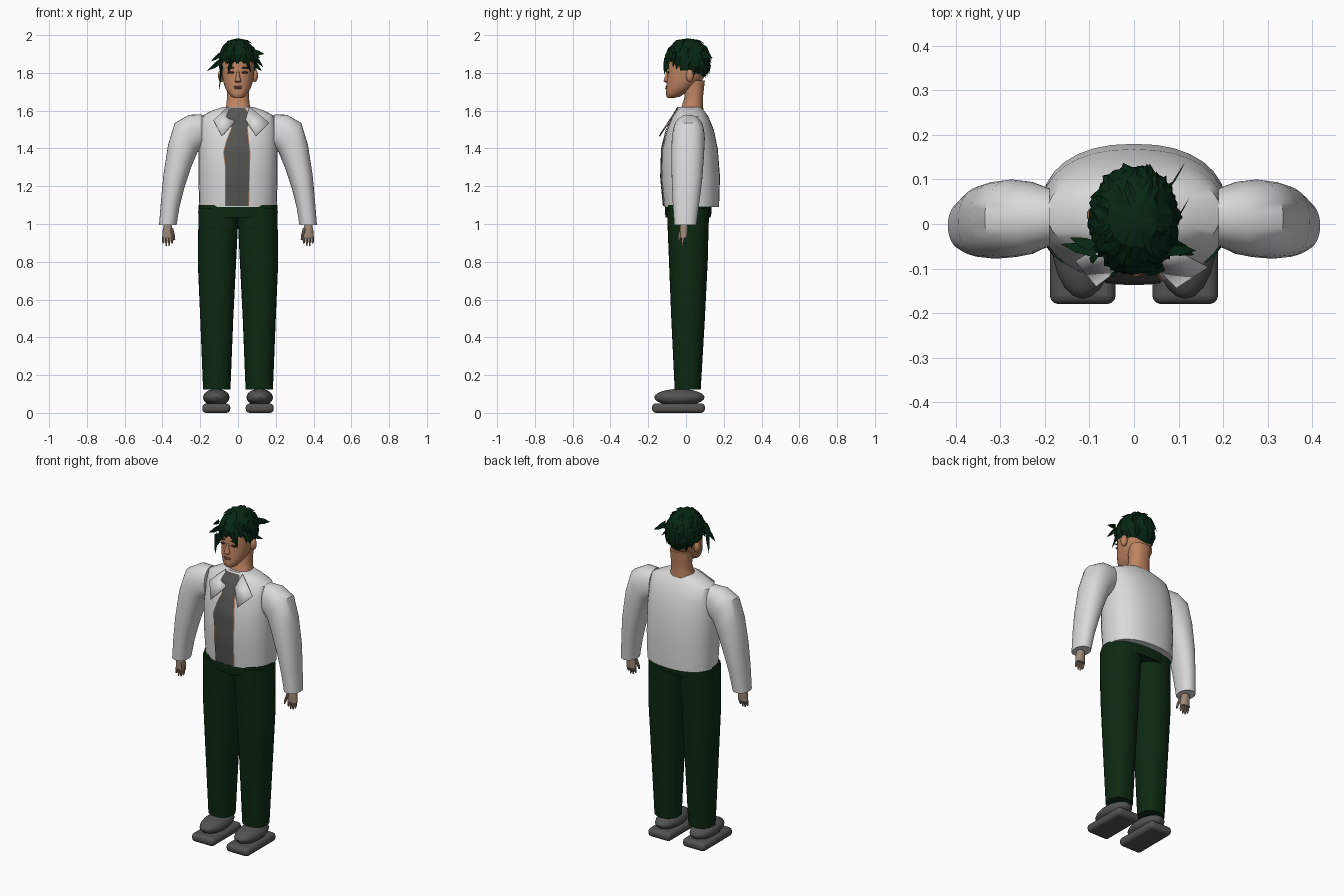
import bpy, bmesh, math, random
from mathutils import Vector

random.seed(4)
cube = bpy.data.objects.get("Cube")
if cube:
    bpy.data.objects.remove(cube)


def material(name, r, g, b):
    m = bpy.data.materials.new(name)
    m.use_nodes = True
    m.diffuse_color = (r, g, b, 1)
    m.node_tree.nodes["Principled BSDF"].inputs["Base Color"].default_value = (r, g, b, 1)
    return m


WHITE = material("jacket white", .70, .70, .70)
GREY = material("shirt grey", .09, .09, .08)
SHOE = material("shoe grey", .085, .085, .08)
GREEN = material("trouser green", .004, .022, .006)
HAIR = material("hair green", .002, .020, .006)
SKIN = material("face skin", .52, .23, .12)
HAND = material("hand skin", .34, .25, .19)
LIP = material("lip brown", .34, .13, .08)
DARK = material("eye dark", .03, .02, .015)


def finish(name, bm, mat, angle=40):
    bmesh.ops.recalc_face_normals(bm, faces=bm.faces)
    me = bpy.data.meshes.new(name)
    bm.to_mesh(me)
    bm.free()
    me.materials.append(mat)
    me.polygons.foreach_set("use_smooth", [True] * len(me.polygons))
    me.set_sharp_from_angle(angle=math.radians(angle))
    ob = bpy.data.objects.new(name, me)
    bpy.context.collection.objects.link(ob)
    return ob


def power(v, e):
    return math.copysign(abs(v) ** (2 / e), v)


def loft(name, rings, mat, side=1, n=32, e=2.3):
    """Tube through rings given as inner x, z, outer x, z, front y, back y."""
    bm = bmesh.new()
    loops = []
    for x0, z0, x1, z1, yf, yb in rings:
        loop = []
        for i in range(n):
            a = math.tau * i / n
            t = .5 + .5 * power(math.cos(a), e)
            y = (yf + yb) / 2 + (yb - yf) / 2 * power(math.sin(a), e)
            loop.append(bm.verts.new((side * (x0 + (x1 - x0) * t), y, z0 + (z1 - z0) * t)))
        loops.append(loop)
    for a, b in zip(loops, loops[1:]):
        for i in range(n):
            j = (i + 1) % n
            bm.faces.new((a[i], a[j], b[j], b[i]))
    bm.faces.new(loops[0])
    bm.faces.new(loops[-1])
    return finish(name, bm, mat)


def upright(sections):
    """Centred rings from height, half width, front y, back y."""
    return [(-w, z, w, z, f, b) for z, w, f, b in sections]


def ball(name, centre, radii, mat):
    bm = bmesh.new()
    bmesh.ops.create_uvsphere(bm, u_segments=20, v_segments=12, radius=1)
    for v in bm.verts:
        v.co = Vector([c + r * k for c, r, k in zip(centre, radii, v.co)])
    return finish(name, bm, mat)


def polygon(bm, points):
    return bm.faces.new([bm.verts.new(p) for p in points])


# Jacket body
TORSO = [(1.09, .205, -.115, .175), (1.25, .21, -.13, .18), (1.4, .21, -.125, .168),
         (1.5, .205, -.10, .147), (1.57, .195, -.07, .118), (1.60, .14, -.05, .095),
         (1.62, .08, -.04, .08)]
loft("jacket_body", upright(TORSO), WHITE)


def chest_y(x, z):
    """Front surface of the jacket body."""
    for a, b in zip(TORSO, TORSO[1:]):
        if z <= b[0]:
            t = (z - a[0]) / (b[0] - a[0])
            w, f, k = [p + (q - p) * t for p, q in zip(a[1:], b[1:])]
            return (f + k) / 2 - (k - f) / 2 * (1 - min(1, abs(x) / w) ** 2.3) ** (1 / 2.3)


# Shirt panel with a thin skin edge behind it
PANEL = [(1.095, -.065, .055), (1.3, -.065, .06), (1.38, -.075, .062), (1.44, -.06, .055),
         (1.51, -.032, .048), (1.56, -.065, .068), (1.6, -.05, .045), (1.618, -.04, .035)]
for name, mat, grow, lift in (("shirt_edge", SKIN, .004, .004), ("shirt_panel", GREY, 0, .007)):
    bm = bmesh.new()
    rows = []
    for a, b in zip(PANEL, PANEL[1:]):
        for k in range(4):
            z, l, r = [p + (q - p) * k / 4 for p, q in zip(a, b)]
            xs = [l - grow + (r - l + 2 * grow) * i / 6 for i in range(7)]
            rows.append([bm.verts.new((x, chest_y(x, z) - lift, z)) for x in xs])
    for a, b in zip(rows, rows[1:]):
        for i in range(6):
            bm.faces.new((a[i], a[i + 1], b[i + 1], b[i]))
    finish(name, bm, mat)

# Lapels standing off the chest
for name, pts in (("right_lapel", [(-.055, 1.62), (-.13, 1.55), (-.085, 1.465), (-.02, 1.54)]),
                  ("left_lapel", [(.06, 1.62), (.165, 1.535), (.095, 1.465), (.04, 1.55)])):
    bm = bmesh.new()
    polygon(bm, [(x, -.04 - (1.62 - z) * .65, z) for x, z in pts])
    lapel = finish(name, bm, WHITE)
    lapel.modifiers.new("thickness", "SOLIDIFY").thickness = .004

# Trousers waistband
loft("waistband", upright([(1.035, .205, -.108, .13), (1.06, .211, -.112, .135),
                           (1.1, .208, -.112, .135)]), GREEN)

SLEEVE = [(.19, 1.40, .19, 1.58, -.05, .08), (.205, 1.39, .26, 1.578, -.068, .095),
          (.215, 1.38, .335, 1.535, -.075, .10), (.25, 1.295, .37, 1.42, -.078, .095),
          (.285, 1.19, .395, 1.26, -.075, .085), (.31, 1.09, .407, 1.13, -.07, .07),
          (.325, .995, .418, .995, -.062, .055)]
LEG = [(0, 1.085, .208, 1.085, -.10, .125), (0, 1.0, .21, 1.0, -.098, .12),
       (.01, .8, .213, .8, -.09, .115), (.025, .5, .2, .5, -.078, .10),
       (.04, .125, .185, .125, -.06, .078)]

for side, label in ((1, "left"), (-1, "right")):
    loft(label + "_sleeve", SLEEVE, WHITE, side, e=2.2)
    loft(label + "_trouser_leg", LEG, GREEN, side)
    # Shoe: rounded sole and domed upper
    bm = bmesh.new()
    bmesh.ops.create_cube(bm, size=1)
    for v in bm.verts:
        v.co = Vector((side * .115 + v.co.x * .148, -.04 + v.co.y * .28, .025 + v.co.z * .05))
    sole = finish(label + "_shoe_sole", bm, SHOE)
    bevel = sole.modifiers.new("rounding", "BEVEL")
    bevel.width, bevel.segments = .02, 3
    ball(label + "_shoe_upper", (side * .115, -.035, .082), (.07, .133, .045), SHOE)
    # Hand: palm, four fingers and a thumb
    loft(label + "_palm", [(.355, 1.01, .39, 1.01, -.03, .012), (.345, .97, .398, .97, -.034, .012),
                           (.342, .925, .402, .925, -.03, .006)], HAND, side, 14)
    for i in range(4):
        x, tip = .349 + i * .0155, .878 + .012 * abs(i - 1.5)
        loft(f"{label}_finger_{i + 1}", [(x - .007, .93, x + .007, .93, -.022, -.006),
                                         (x - .006, .905, x + .006, .905, -.026, -.012),
                                         (x - .003, tip, x + .003, tip, -.024, -.016)], HAND, side, 8)
    loft(label + "_thumb", [(.342, .975, .36, .975, -.035, -.015), (.334, .94, .348, .94, -.042, -.024),
                            (.332, .915, .34, .915, -.043, -.032)], HAND, side, 8)
    # Ear, eye and brow
    ball(label + "_ear", (side * .088, .02, 1.785), (.018, .02, .034), SKIN)
    ball(label + "_eye", (side * .036, -.0935, 1.802), (.017, .004, .0055), DARK)
    ball(label + "_brow", (side * .037, -.094, 1.827), (.023, .005, .004), DARK)

# Neck and head
loft("neck", upright([(1.57, .085, -.05, .095), (1.63, .062, -.02, .09), (1.67, .058, -.008, .09),
                      (1.76, .062, -.01, .10)]), SKIN)
loft("head", upright([(1.668, .022, -.098, -.06), (1.675, .036, -.104, -.03), (1.695, .052, -.106, .0),
                      (1.72, .068, -.104, .04), (1.76, .08, -.102, .085), (1.80, .085, -.098, .108),
                      (1.86, .087, -.10, .118), (1.92, .078, -.085, .11), (1.955, .05, -.05, .08)]),
     SKIN, e=2.1)
loft("nose", upright([(1.748, .013, -.108, -.09), (1.756, .018, -.119, -.09),
                      (1.775, .011, -.114, -.09), (1.81, .006, -.102, -.09)]), SKIN, n=12)
ball("upper_lip", (0, -.103, 1.727), (.025, .006, .004), LIP)
ball("lower_lip", (0, -.103, 1.719), (.021, .007, .005), LIP)

# Hair cap, trimmed along a hairline that drops from forehead to nape
CENTRE, RADII = Vector((0, .01, 1.86)), Vector((.098, .118, .122))


def hairline(y):
    return 1.85 if y < -.05 else 1.80 if y < .03 else 1.755


bm = bmesh.new()
bmesh.ops.create_uvsphere(bm, u_segments=32, v_segments=24, radius=1)
for v in bm.verts:
    v.co = CENTRE + RADII * v.co
bmesh.ops.delete(bm, geom=[v for v in bm.verts if v.co.z < hairline(v.co.y)], context="VERTS")
finish("hair_cap", bm, HAIR)


def shell(a, h, lift):
    """Point on the hair surface at turn a and elevation h."""
    d = Vector((math.cos(h) * math.sin(a), -math.cos(h) * math.cos(a), math.sin(h)))
    return CENTRE + RADII * d * lift


# Layered pointed locks over the cap
bm = bmesh.new()
for row, (top, drop, count) in enumerate(((1.35, .7, 12), (.95, .7, 20), (.55, .6, 26), (.2, .5, 28))):
    for i in range(count):
        a = math.tau * (i + random.uniform(-.4, .4)) / count
        front = math.cos(a)
        low = top - drop * random.uniform(.8, 1.2)
        low = max(low, -.1 if front > .6 else -.45 if front > -.2 else -.85)
        if row == 3 and front < -.2:
            low -= .35
        wide, sway = .15 / math.cos(top * .8), random.uniform(-.25, .25)
        flare = random.uniform(1.03, 1.13)
        mid = (top + low) / 2
        p = [bm.verts.new(shell(*q)) for q in (
            (a - wide * .6, top, 1.0), (a + wide * .6, top, 1.0), (a + wide + sway / 2, mid, 1.02),
            (a + sway, low, flare), (a - wide + sway / 2, mid, 1.02))]
        ridge = bm.verts.new(shell(a + sway / 2, mid, 1.07))
        for j in range(5):
            bm.faces.new((p[j], p[(j + 1) % 5], ridge))
finish("hair_locks", bm, HAIR, 20)

# Loose wisps: root, tip, half width
bm = bmesh.new()
for root, tip, w in (((-.08, -.06, 1.87), (-.165, -.045, 1.81), .018),
                     ((-.09, -.05, 1.90), (-.145, -.03, 1.86), .014),
                     ((-.085, -.08, 1.84), (-.10, -.075, 1.71), .012),
                     ((.08, -.06, 1.91), (.14, -.06, 1.90), .016),
                     ((.085, -.05, 1.89), (.135, -.07, 1.83), .018),
                     ((.08, .08, 1.90), (.115, .14, 1.88), .02),
                     ((.09, .0, 1.85), (.125, .06, 1.81), .016),
                     ((-.03, -.10, 1.88), (-.055, -.115, 1.79), .02),
                     ((.04, -.10, 1.88), (.07, -.105, 1.80), .02)):
    a, b = Vector(root), Vector(tip)
    for across in (Vector((0, 0, w)), Vector((w * .6, w * .8, 0))):
        polygon(bm, (a - across, (a + b) / 2 - across * .8, b, (a + b) / 2 + across * .8, a + across))
finish("hair_wisps", bm, HAIR, 20)
